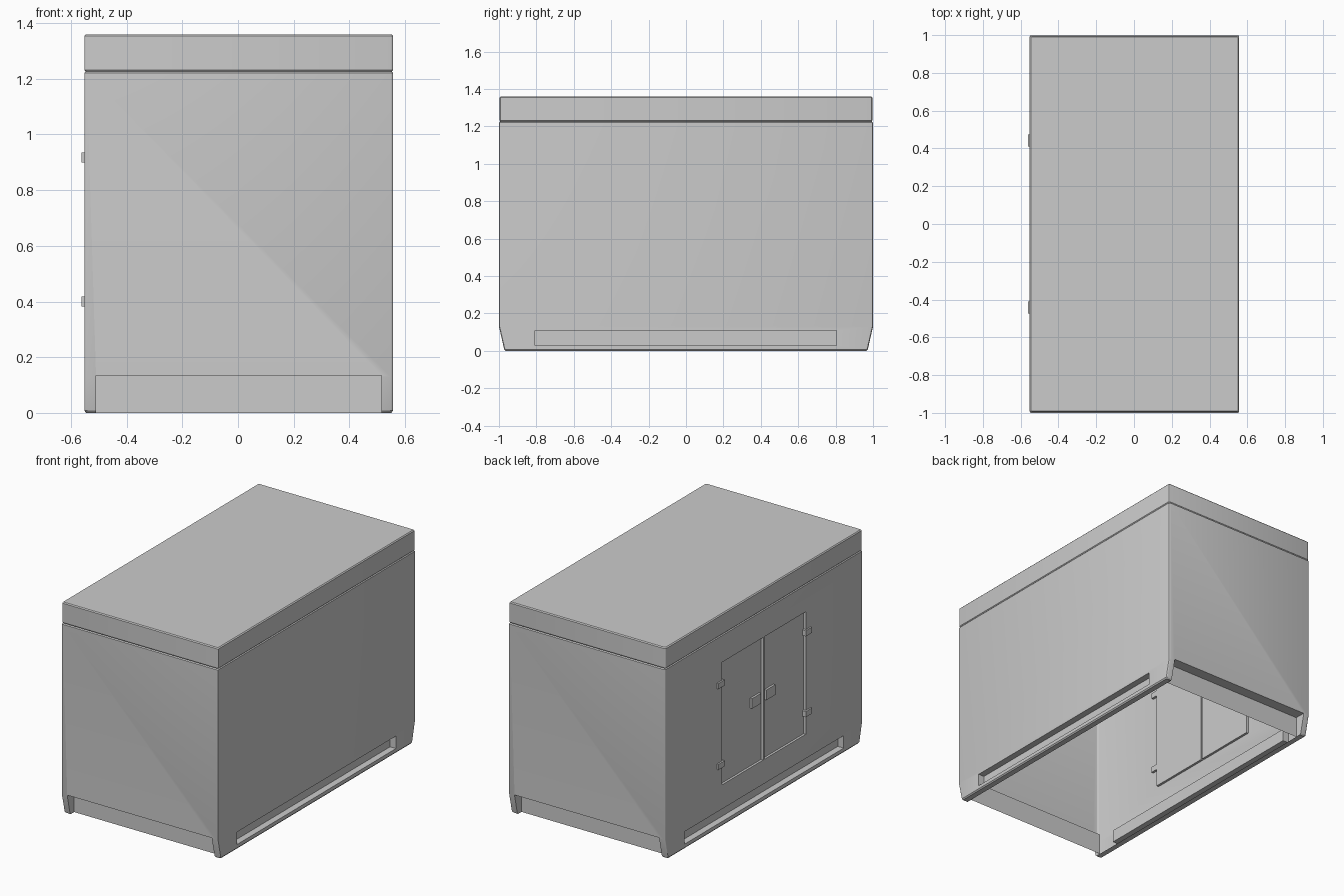
import bpy, bmesh, math
from mathutils import Vector, Matrix

if "Cube" in bpy.data.objects:
    bpy.data.objects.remove(bpy.data.objects["Cube"])

CX, HW = 0.0025, 0.5545          # body centre and half width in x
L, R = CX - HW, CX + HW
SILL = 0.042                     # width of side sills


def add_box(bm, x0, x1, y0, y1, z0, z1):
    size = Matrix.Diagonal((x1 - x0, y1 - y0, z1 - z0, 1))
    pos = Matrix.Translation(((x0 + x1) / 2, (y0 + y1) / 2, (z0 + z1) / 2))
    bmesh.ops.create_cube(bm, size=1, matrix=pos @ size)


def make(name, bm):
    bmesh.ops.recalc_face_normals(bm, faces=bm.faces[:])
    me = bpy.data.meshes.new(name)
    bm.to_mesh(me)
    bm.free()
    ob = bpy.data.objects.new(name, me)
    bpy.context.collection.objects.link(ob)
    return ob


def ring(bm, hx, hy, z, r=0.008, seg=3):
    """Rounded rectangle of vertices at height z."""
    out = []
    for i, (sx, sy) in enumerate(((1, 1), (-1, 1), (-1, -1), (1, -1))):
        for k in range(seg + 1):
            a = math.pi / 2 * (i + k / seg)
            out.append(bm.verts.new((CX + sx * (hx - r) + r * math.cos(a),
                                     sy * (hy - r) + r * math.sin(a), z)))
    return out


# Outer shell: tapered foot, walls, groove below the roof band, roof
bm = bmesh.new()
levels = [(HW - .006, .964, 0), (HW, .972, .008), (HW, 1, .13), (HW, 1, 1.221),
          (HW - .005, .993, 1.226), (HW, .996, 1.231), (HW, .996, 1.354),
          (HW - .006, .99, 1.36)]
rings = [ring(bm, *lv) for lv in levels]
for a, b in zip(rings, rings[1:]):
    for i in range(len(a)):
        j = (i + 1) % len(a)
        bm.faces.new((a[i], a[j], b[j], b[i]))
bm.faces.new(rings[0])
bm.faces.new(rings[-1])
shell = make("enclosure_shell", bm)

# Recesses: side slots, end skirts, two doors
bm = bmesh.new()
add_box(bm, R - SILL, R + .1, -.808, .804, .03, .11)
add_box(bm, L - .1, L + SILL, -.808, .804, .03, .11)
for s in (-1, 1):
    y0, y1 = sorted((s * .93, s * 1.1))
    add_box(bm, L + SILL, R - SILL, y0, y1, -.1, .135)
    y0, y1 = sorted((s * .006, s * .425))
    add_box(bm, L - .1, L + .015, y0, y1, .265, 1.05)
cutter = make("recess_cutter", bm)
cutter.hide_render = True

mod = shell.modifiers.new("recesses", 'BOOLEAN')
mod.operation = 'DIFFERENCE'
mod.solver = 'EXACT'
mod.object = cutter
bpy.context.view_layer.objects.active = shell
shell.select_set(True)
bpy.ops.object.modifier_apply(modifier=mod.name)
bpy.data.objects.remove(cutter)

# Open the underside, leaving a narrow sill under each long side
bm = bmesh.new()
bm.from_mesh(shell.data)
under = [f for f in bm.faces if all(abs(v.co.z) < 1e-4 for v in f.verts)]
bmesh.ops.delete(bm, geom=under, context='FACES_ONLY')
for x0, x1 in ((L + .006, L + SILL), (R - SILL, R - .006)):
    bm.faces.new([bm.verts.new(p) for p in
                  ((x0, -.963, 0), (x0, .963, 0), (x1, .963, 0), (x1, -.963, 0))])
for f in bm.faces:
    if f.calc_center_median().z < 1e-4 and abs(f.normal.z) > .99 and f.normal.z > 0:
        f.normal_flip()
bm.to_mesh(shell.data)
bm.free()
bpy.ops.object.shade_smooth_by_angle(angle=math.radians(30))

# Door hinges and latch plates on the left side
for s, side in ((1, "rear"), (-1, "front")):
    for z, lvl in ((.40, "lower"), (.918, "upper")):
        bm = bmesh.new()
        add_box(bm, -.562, L + .015, s * .442 - .032, s * .442 + .032, z - .018, z + .018)
        make(f"{side}_{lvl}_hinge", bm)
    bm = bmesh.new()
    add_box(bm, L + .001, L + .015, s * .072 - .045, s * .072 + .045, .635, .70)
    make(f"{side}_door_latch", bm)
